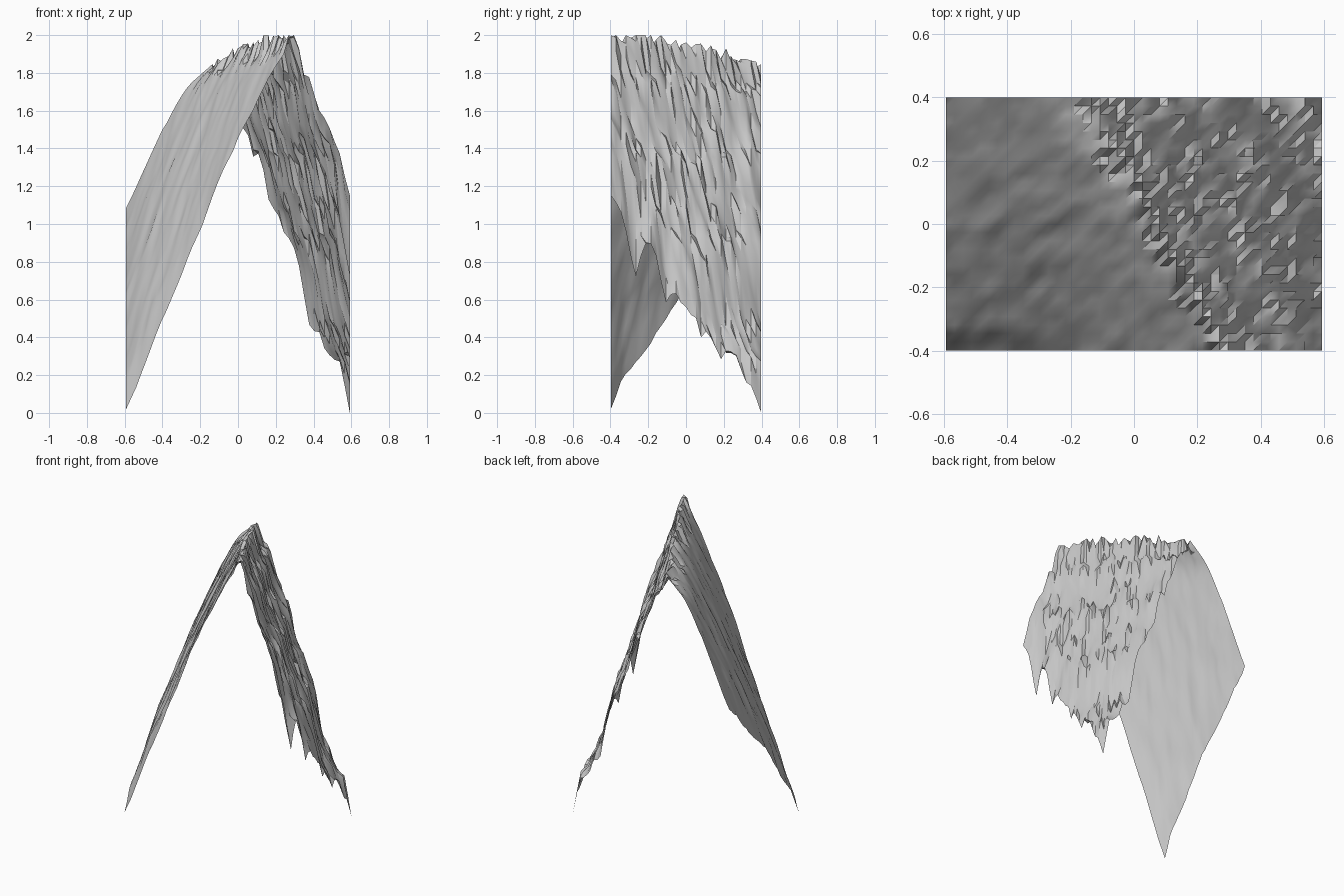
import bpy, bmesh, math, random
from mathutils import Vector, noise

cube = bpy.data.objects.get("Cube")
if cube:
    bpy.data.objects.remove(cube, do_unlink=True)

random.seed(4)
HALF_X, HALF_Y = 0.592, 0.398
COLS, ROWS = 44, 30
SKEW = 0.55  # how far the ridge slants across the patch

# Cross-section of the ridge: distance across the slant, height
PROFILE = [(0, 0.02), (0.09, 0.22), (0.19, 0.49), (0.34, 0.85), (0.44, 1.1),
           (0.53, 1.32), (0.63, 1.53), (0.73, 1.72), (0.83, 1.9), (0.89, 2.0),
           (0.93, 1.86), (1.0, 1.69), (1.06, 1.5), (1.13, 1.36), (1.19, 1.17),
           (1.28, 0.95), (1.35, 0.78), (1.39, 0.58), (1.48, 0.36), (1.58, 0.25),
           (1.62, 0.0)]


def profile_height(u):
    u = min(max(u, 0), PROFILE[-1][0])
    for (a, za), (b, zb) in zip(PROFILE, PROFILE[1:]):
        if u <= b:
            return za + (zb - za) * (u - a) / (b - a)


def smooth(a, b, t):
    t = min(max((t - a) / (b - a), 0), 1)
    return t * t * (3 - 2 * t)


def bell(t, centre, width):
    return math.exp(-((t - centre) / width) ** 2)


def height(x, y):
    u = (x + HALF_X) + SKEW * (y + HALF_Y)
    v = y - SKEW * x
    ends = smooth(0, 0.1, u) * (1 - smooth(1.56, 1.62, u))
    # Smooth face: uneven streaks running up the slope
    streak = 0.015 * noise.noise(Vector((u * 6, v * 14, 2)))
    streak += 0.02 * noise.noise(Vector((u * 13, v * 22, 5)))
    soft = profile_height(u) + streak * ends
    # Rocky face: ribs and broken ledges
    wobble = 0.022 * noise.noise(Vector((x * 9, y * 10, 7)))
    wobble += 0.016 * noise.noise(Vector((x * 26, y * 28, 3)))
    step = 0.08
    w = (u + wobble) / step
    ledge = step * (math.floor(w) + smooth(0.25, 1, w % 1))
    rough_u = 0.6 * (u + wobble) + 0.4 * ledge + 0.004
    rough = profile_height(rough_u) + random.uniform(-0.03, 0.03)
    z = soft + (rough - soft) * smooth(0.78, 0.88, u) * ends
    # The crest sinks and the smooth face eases down towards the back
    back = (y + HALF_Y) / (2 * HALF_Y)
    z -= 0.14 * bell(u, 0.88, 0.1) * min(max((y + 0.15) / 0.55, 0), 1)
    z -= 0.03 * back * smooth(0.42, 0.55, u) * (1 - smooth(0.7, 0.85, u))
    # Swelling beside the low outer edge of the smooth face
    swell = smooth(-0.4, -0.33, y) * (1 - smooth(-0.1, 0.38, y))
    z += 0.09 * swell * (1 - smooth(-0.55, -0.15, x))
    # Two gullies cut into the outer edge of the rocky face
    cut = 0.23 * bell(y, -0.27, 0.05) + 0.22 * bell(y, -0.105, 0.035)
    z -= cut * smooth(0.49, 0.59, x)
    return min(max(z, 0), 2)


# Mountain sheet: triangulated height grid
bm = bmesh.new()
grid = []
for j in range(ROWS + 1):
    y = HALF_Y * (2 * j / ROWS - 1)
    row = []
    for i in range(COLS + 1):
        x = HALF_X * (2 * i / COLS - 1)
        row.append(bm.verts.new((x, y, height(x, y))))
    grid.append(row)
for j in range(ROWS):
    for i in range(COLS):
        a, b = grid[j][i], grid[j][i + 1]
        c, d = grid[j + 1][i + 1], grid[j + 1][i]
        bm.faces.new((a, b, c))
        bm.faces.new((a, c, d))

mesh = bpy.data.meshes.new("mountain_ridge")
bm.to_mesh(mesh)
bm.free()
ridge = bpy.data.objects.new("mountain_ridge", mesh)
bpy.context.collection.objects.link(ridge)

# Plain rock colour
rock = bpy.data.materials.new("rock_grey")
rock.use_nodes = True
colour = (0.58, 0.58, 0.58, 1)
rock.diffuse_color = colour
bsdf = next(n for n in rock.node_tree.nodes if n.type == 'BSDF_PRINCIPLED')
bsdf.inputs["Base Color"].default_value = colour
mesh.materials.append(rock)

# Soft shading with crisp rock edges
bpy.ops.object.select_all(action='DESELECT')
ridge.select_set(True)
bpy.context.view_layer.objects.active = ridge
bpy.ops.object.shade_smooth_by_angle(angle=math.radians(30))
